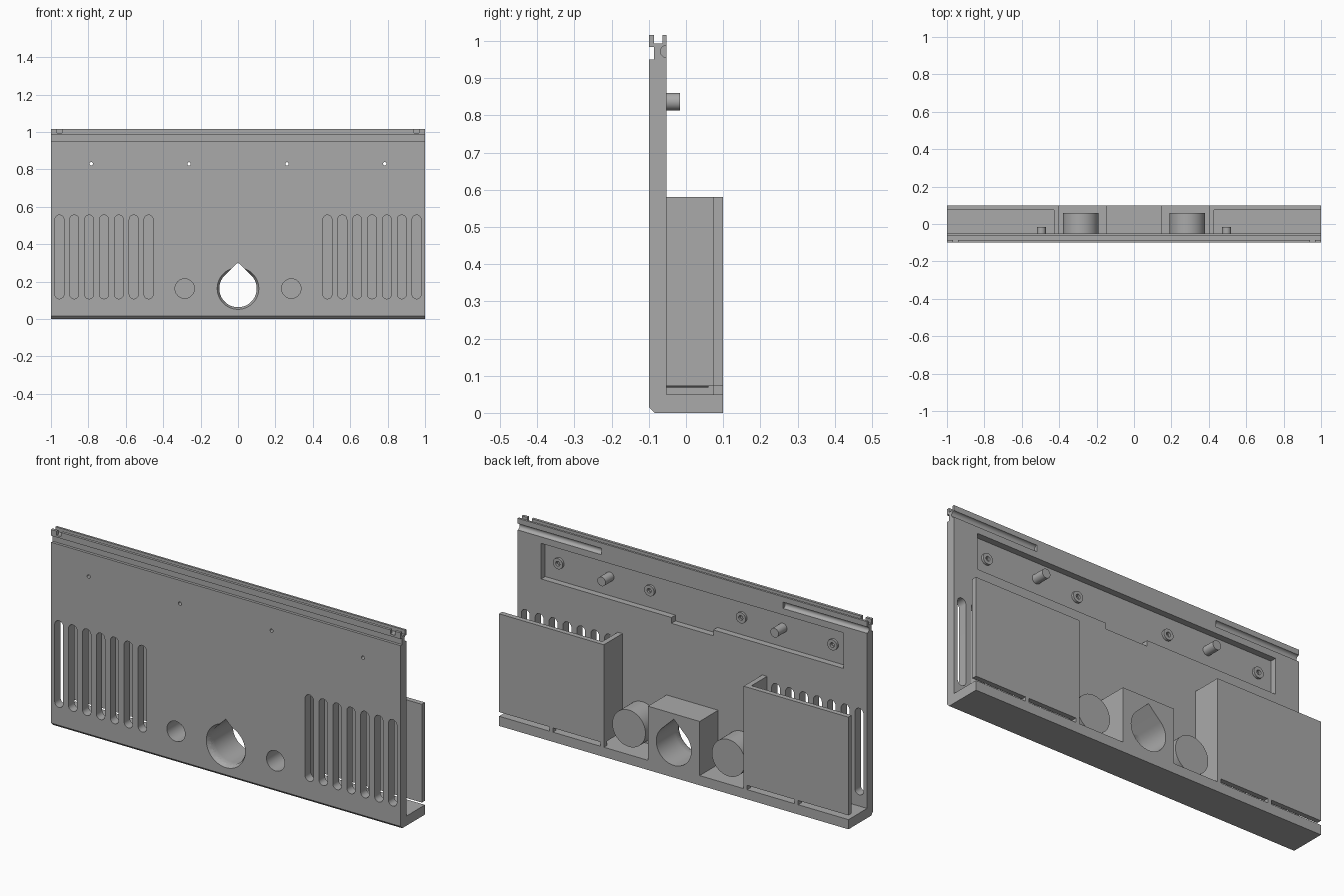
import bpy, bmesh, math

if "Cube" in bpy.data.objects:
    bpy.data.objects.remove(bpy.data.objects["Cube"])

GREY = bpy.data.materials.new("plain_grey")
GREY.diffuse_color = (0.4, 0.4, 0.4, 1)
GREY.use_nodes = True
GREY.node_tree.nodes["Principled BSDF"].inputs["Base Color"].default_value = GREY.diffuse_color
FRONT, BACK, FLOOR = -0.1, -0.052, -0.085   # panel front, panel back, recess floor (y)
HOLE_Z = 0.163


def prism(bm, pts, axis, a, b):
    """Closed extrusion of a 2D outline along an axis from a to b."""
    place = {'x': lambda p, t: (t, p[0], p[1]),
             'y': lambda p, t: (p[0], t, p[1]),
             'z': lambda p, t: (p[0], p[1], t)}[axis]
    lo = [bm.verts.new(place(p, a)) for p in pts]
    hi = [bm.verts.new(place(p, b)) for p in pts]
    n = len(pts)
    faces = [bm.faces.new(lo), bm.faces.new(hi[::-1])]
    for i in range(n):
        j = (i + 1) % n
        faces.append(bm.faces.new((lo[i], hi[i], hi[j], lo[j])))
    bmesh.ops.recalc_face_normals(bm, faces=faces)


def arc(cx, cz, r, a0=0, a1=360, n=40):
    """Points on an arc; a full circle drops the repeated end point."""
    count = n if a1 - a0 == 360 else n + 1
    return [(cx + r * math.cos(math.radians(a0 + (a1 - a0) * i / n)),
             cz + r * math.sin(math.radians(a0 + (a1 - a0) * i / n))) for i in range(count)]


def rect(x0, z0, x1, z1):
    return [(x0, z0), (x1, z0), (x1, z1), (x0, z1)]


def make(name, *parts):
    """Object from (outline, axis, start, end) prisms."""
    bm = bmesh.new()
    for p in parts:
        prism(bm, *p)
    me = bpy.data.meshes.new(name)
    bm.to_mesh(me)
    bm.free()
    me.materials.append(GREY)
    ob = bpy.data.objects.new(name, me)
    bpy.context.scene.collection.objects.link(ob)
    return ob


def cut(ob, cutter):
    """Apply a boolean difference and remove the cutter."""
    m = ob.modifiers.new("cut", 'BOOLEAN')
    m.operation, m.solver, m.object = 'DIFFERENCE', 'EXACT', cutter
    dg = bpy.context.evaluated_depsgraph_get()
    me = bpy.data.meshes.new_from_object(ob.evaluated_get(dg))
    ob.modifiers.clear()
    ob.data = me
    bpy.data.objects.remove(cutter)


# Teardrop opening: round below, pointed on top
teardrop = arc(0, HOLE_Z, 0.1, 135, 405, 48) + [(0, 0.302)]

# Panel with bottom shelf, one side profile (y, z)
profile = [(FRONT + 0.015, 0), (0.1, 0), (0.1, 0.05), (BACK, 0.05), (BACK, 1.016),
           (-0.063, 1.016), (-0.063, 0.994), (-0.086, 0.994), (-0.086, 1.016),
           (FRONT, 1.016), (FRONT, 0.984), (-0.086, 0.984), (-0.086, 0.95),
           (FRONT, 0.95), (FRONT, 0.015)]
panel = make("panel_with_shelf", (profile, 'x', -1, 1))

# Vent slots, socket holes, lip notches, rear grooves, rear recess
cuts = [(teardrop, 'y', -0.2, 0.2)]
recess = [(-0.865, 0.738), (-0.12, 0.738), (-0.12, 0.708), (0.12, 0.708),
          (0.12, 0.738), (0.865, 0.738), (0.865, 0.922), (-0.865, 0.922)]
cuts.append((recess, 'y', FLOOR, 0))
for s in (-1, 1):
    for i in range(7):
        x = s * (0.955 - i * 0.0795)
        slot = arc(x, 0.532, 0.024, 0, 180, 16) + arc(x, 0.132, 0.024, 180, 360 - 1e-6, 16)
        cuts.append((slot, 'y', -0.2, 0))
    cuts.append((arc(s * 0.285, HOLE_Z, 0.052), 'y', -0.2, 0))
    cuts.append((rect(s * 0.955 - 0.013, 0.9945, s * 0.955 + 0.013, 1.1), 'y', -0.2, -0.075))
    cuts.append((arc(BACK, 0.972, 0.0165, n=24), 'x', *sorted((s * 0.52, s * 1.1))))
cut(panel, make("cutter", *cuts))

# Screw holes through the recess floor
SCREWS = (-0.785, -0.262, 0.262, 0.785)
cut(panel, make("cutter", *[(arc(x, 0.83, 0.009, n=16), 'y', -0.2, -0.06) for x in SCREWS]))

# Bevelled ring around the front of the opening
cone = make("cutter", (arc(0, HOLE_Z, 0.112, n=48), 'y', -0.101, -0.08))
for v in cone.data.vertices:
    if v.co.y > -0.09:
        v.co.x *= 0.1 / 0.112
        v.co.z = HOLE_Z + (v.co.z - HOLE_Z) * 0.1 / 0.112
cut(panel, cone)
objects = [panel]

# Middle block carrying the teardrop opening
block = make("opening_block", (rect(-0.148, 0.045, 0.148, 0.33), 'y', BACK - 0.002, 0.1))
cut(block, make("cutter", (teardrop, 'y', -0.2, 0.2)))
objects.append(block)

for side, s in (("left", -1), ("right", 1)):
    # Blind round socket beside the block
    socket = make(side + "_socket", (arc(s * 0.285, HOLE_Z, 0.095, n=48), 'y', BACK - 0.002, 0.06))
    cut(socket, make("cutter", (arc(s * 0.285, HOLE_Z, 0.052), 'y', -0.2, 0.045)))
    # L-shaped baffle behind the vents, standing on small bridges
    plan = [(0.4, BACK - 0.002), (0.427, BACK - 0.002), (0.427, 0.074),
            (1, 0.074), (1, 0.1), (0.4, 0.1)]
    baffle = make(side + "_baffle", ([(s * x, y) for x, y in plan], 'z', 0.072, 0.58))
    feet = make(side + "_baffle_feet", *[(rect(s * x - 0.01, 0.074, s * x + 0.01, 0.1), 'z', 0.045, 0.073)
                                         for x in (0.41, 0.702)])
    # Locating peg in the recess
    peg = make(side + "_peg", (arc(s * 0.495, 0.837, 0.0235, n=32), 'y', FLOOR - 0.002, -0.016))
    objects += [socket, baffle, feet, peg]

# Raised rings around the screw holes
for i, x in enumerate(SCREWS):
    ring = make("screw_ring_%d" % (i + 1), (arc(x, 0.83, 0.028, n=24), 'y', FLOOR - 0.002, FLOOR + 0.012))
    cut(ring, make("cutter", (arc(x, 0.83, 0.012, n=16), 'y', -0.2, 0)))
    objects.append(ring)

# Smooth the round walls, keep edges sharp
bpy.ops.object.select_all(action='DESELECT')
for ob in objects:
    ob.select_set(True)
bpy.context.view_layer.objects.active = panel
bpy.ops.object.shade_smooth_by_angle(angle=math.radians(30))
